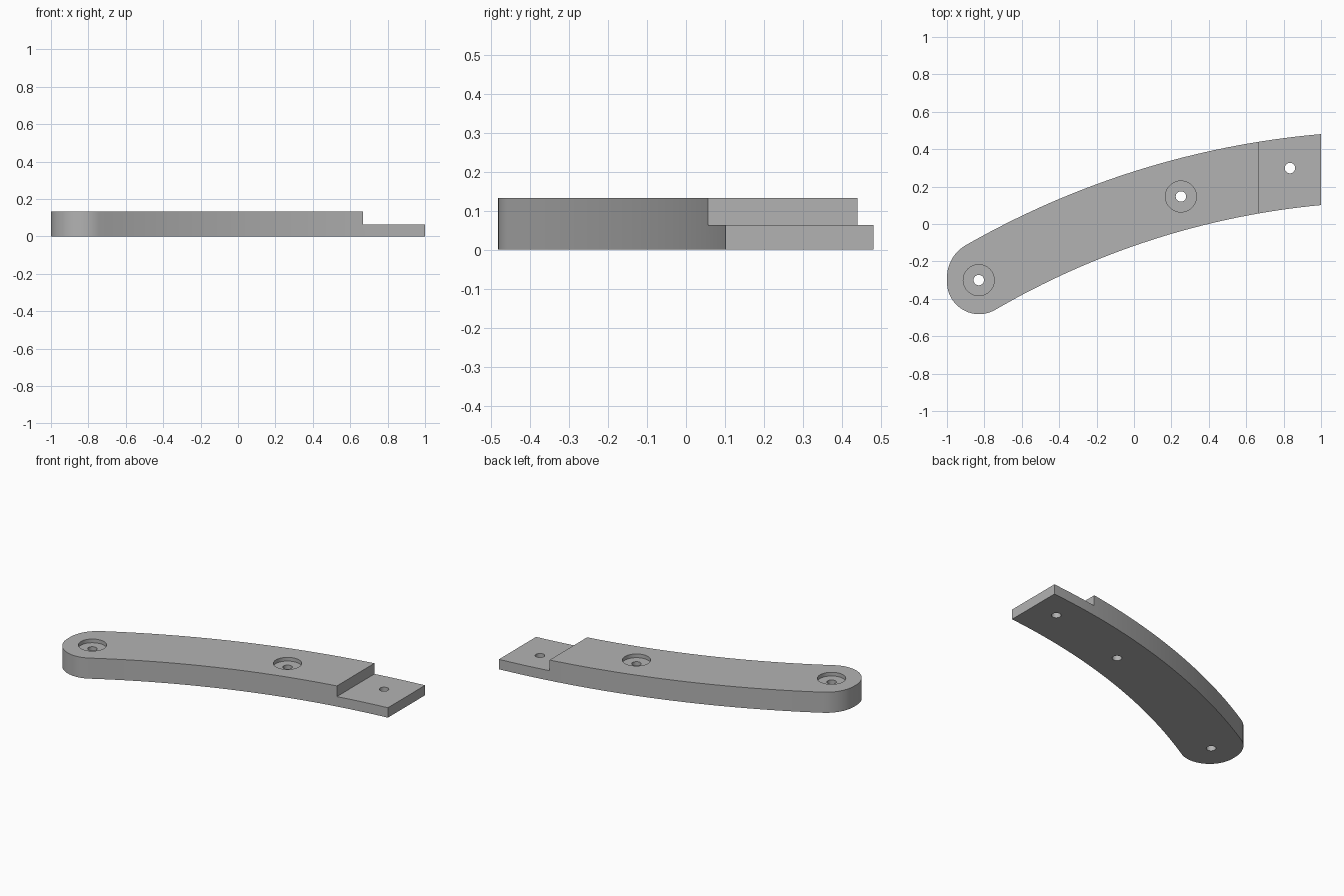
import bpy, bmesh
from math import sin, cos, asin, sqrt, pi, radians
from mathutils import Vector

if "Cube" in bpy.data.objects:
    bpy.data.objects.remove(bpy.data.objects["Cube"], do_unlink=True)

HEIGHT, STEP_Z, STEP_X = 0.133, 0.064, 0.667
CENTRE = Vector((1.40, -4.132))        # shared centre of both long edges
R_OUT, R_IN = 4.63, 4.252
HOLES = {"end": (-0.83, -0.30), "middle": (0.251, 0.147), "tongue": (0.834, 0.299)}

grey = bpy.data.materials.new("plain grey")
grey.use_nodes = True
colour = (0.45, 0.45, 0.45, 1)
grey.diffuse_color = colour
grey.node_tree.nodes["Principled BSDF"].inputs["Base Color"].default_value = colour


def arc(centre, radius, start, end, steps):
    """Points along an arc, angles measured from +y towards -x."""
    angles = [start + (end - start) * i / steps for i in range(steps + 1)]
    return [centre + radius * Vector((-sin(a), cos(a))) for a in angles]


def prism(name, outline, z0, z1):
    bm = bmesh.new()
    face = bm.faces.new([bm.verts.new((p.x, p.y, z0)) for p in outline])
    top = bmesh.ops.extrude_face_region(bm, geom=[face])["geom"]
    verts = [v for v in top if isinstance(v, bmesh.types.BMVert)]
    bmesh.ops.translate(bm, verts=verts, vec=(0, 0, z1 - z0))
    bmesh.ops.recalc_face_normals(bm, faces=bm.faces)
    mesh = bpy.data.meshes.new(name)
    bm.to_mesh(mesh)
    bm.free()
    mesh.materials.append(grey)
    obj = bpy.data.objects.new(name, mesh)
    bpy.context.collection.objects.link(obj)
    return obj


def circle(xy, radius):
    return arc(Vector(xy), radius, 0, 2 * pi, 40)[:-1]


def cut(target, cutter):
    cutter.hide_render = True
    mod = target.modifiers.new("cut", 'BOOLEAN')
    mod.operation, mod.solver, mod.object = 'DIFFERENCE', 'EXACT', cutter
    bpy.ops.object.modifier_apply(modifier=mod.name)
    bpy.data.objects.remove(cutter, do_unlink=True)


# Outline: outer edge, two rounded corners at the end, inner edge
tip_out = asin((CENTRE.x - 1) / R_OUT)
tip_in = asin((CENTRE.x - 1) / R_IN)


def corner(x, r, rail):
    """Corner centre at x on the given rail, and its angle about the arc centre."""
    dx = CENTRE.x - x
    return Vector((x, CENTRE.y + sqrt(rail ** 2 - dx ** 2))), asin(dx / rail)


r_up, r_low = 0.20, 0.172
up, a_up = corner(-1 + r_up, r_up, R_OUT - r_up)
low, a_low = corner(-1 + r_low, r_low, R_IN + r_low)
outline = (arc(CENTRE, R_OUT, tip_out, a_up, 32)
           + arc(up, r_up, a_up, pi / 2, 12)[1:]
           + arc(low, r_low, pi / 2, pi + a_low, 24)
           + arc(CENTRE, R_IN, a_low, tip_in, 32)[1:])

bar = prism("curved_bar", outline, 0, HEIGHT)
bpy.context.view_layer.objects.active = bar
bar.select_set(True)

# Lowered tongue at the straight end
box = [Vector(p) for p in ((STEP_X, -1), (2, -1), (2, 1), (STEP_X, 1))]
cut(bar, prism("tongue_cutter", box, STEP_Z, 1))

# Through holes, with shallow counterbores in the thick part
for name, xy in HOLES.items():
    cut(bar, prism(name + "_hole_cutter", circle(xy, 0.028), -1, 1))
    if name != "tongue":
        cut(bar, prism(name + "_counterbore_cutter", circle(xy, 0.083), HEIGHT - 0.024, 1))

bpy.ops.object.shade_smooth_by_angle(angle=radians(30))
